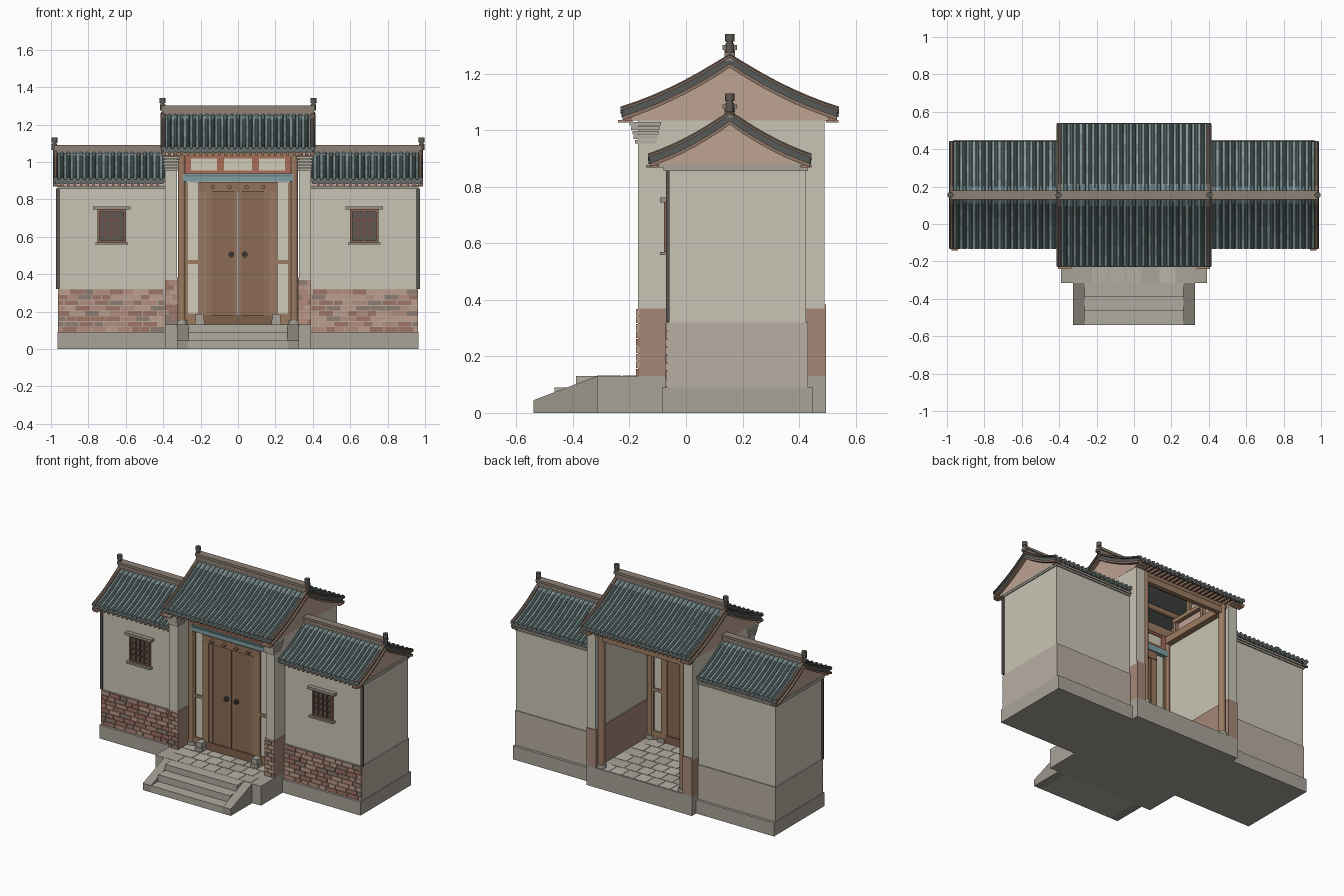
import bpy, bmesh, math, random
from mathutils import Vector, Matrix

if "Cube" in bpy.data.objects:
    bpy.data.objects.remove(bpy.data.objects["Cube"])
random.seed(4)
RY = 0.155  # ridge line position in y


def mat(hexcol):
    m = bpy.data.materials.get(hexcol)
    if not m:
        m = bpy.data.materials.new(hexcol)
        c = [int(hexcol[i:i + 2], 16) / 255 for i in (0, 2, 4)]
        m.diffuse_color = [((v + 0.055) / 1.055) ** 2.4 for v in c] + [1]
        m.use_nodes = True
        m.node_tree.nodes["Principled BSDF"].inputs["Base Color"].default_value = m.diffuse_color
    return m


def finish(name, bm, cols):
    bmesh.ops.recalc_face_normals(bm, faces=bm.faces)
    me = bpy.data.meshes.new(name)
    bm.to_mesh(me)
    bm.free()
    for c in cols:
        me.materials.append(mat(c))
    ob = bpy.data.objects.new(name, me)
    bpy.context.collection.objects.link(ob)
    return ob


def boxes(name, cols, items, mirror=False):
    """items: (x0, x1, y0, y1, z0, z1); material picked at random from cols"""
    cols = cols.split()
    bm = bmesh.new()
    for x0, x1, y0, y1, z0, z1 in items:
        for s in ((1, -1) if mirror else (1,)):
            mx = Matrix.Translation((s * (x0 + x1) / 2, (y0 + y1) / 2, (z0 + z1) / 2)) @ \
                Matrix.Diagonal((x1 - x0, y1 - y0, z1 - z0, 1))
            vs = bmesh.ops.create_cube(bm, size=1, matrix=mx)['verts']
            k = random.randrange(len(cols))
            for f in {f for v in vs for f in v.link_faces}:
                f.material_index = k
    return finish(name, bm, cols)


def rods(name, col, items, n=12, mirror=False):
    """items: (start, end, radius)"""
    bm = bmesh.new()
    for a, b, r in items:
        for s in ((1, -1) if mirror else (1,)):
            p, q = Vector((s * a[0], a[1], a[2])), Vector((s * b[0], b[1], b[2]))
            mx = Matrix.Translation((p + q) / 2) @ (q - p).to_track_quat('Z', 'Y').to_matrix().to_4x4()
            bmesh.ops.create_cone(bm, cap_ends=True, segments=n, radius1=r, radius2=r,
                                  depth=(q - p).length, matrix=mx)
    for f in bm.faces:
        f.smooth = len(f.verts) == 4 and n > 8
    return finish(name, bm, [col])


def prism(name, col, pts, spans):
    """yz outline extruded along each (x0, x1)"""
    bm = bmesh.new()
    for x0, x1 in spans:
        a = [bm.verts.new((x0, y, z)) for y, z in pts]
        b = [bm.verts.new((x1, y, z)) for y, z in pts]
        bm.faces.new(a)
        bm.faces.new(b)
        for i in range(len(pts)):
            j = (i + 1) % len(pts)
            bm.faces.new((a[i], a[j], b[j], b[i]))
    return finish(name, bm, [col])


def roof_curve(half, z0, z1, d=0.0, n=7):
    side = []
    for i in range(n + 1):
        t = i / n
        side.append((RY - half * (1 - t), z0 - d + (z1 - z0) * (0.64 * t + 0.36 * t * t)))
    return side + [(2 * RY - y, z) for y, z in side[-2::-1]]


def tubes(name, col, path, xs, r):
    """half-round tile rows following the roof"""
    bm = bmesh.new()
    for x in xs:
        rings = []
        for i, (y, z) in enumerate(path):
            a, b = path[max(i - 1, 0)], path[min(i + 1, len(path) - 1)]
            n = Vector((a[1] - b[1], b[0] - a[0])).normalized()
            rings.append([bm.verts.new((x + r * math.cos(k * math.pi / 5), y + n.x * r * math.sin(k * math.pi / 5),
                                        z + n.y * r * math.sin(k * math.pi / 5))) for k in range(6)])
        for p, q in zip(rings, rings[1:]):
            for k in range(6):
                bm.faces.new((p[k], p[(k + 1) % 6], q[(k + 1) % 6], q[k]))
        bm.faces.new(rings[0])
        bm.faces.new(rings[-1])
    return finish(name, bm, [col])


def roof(name, x0, x1, half, z0, z1, verges):
    top, low = roof_curve(half, z0, z1), roof_curve(half, z0, z1, 0.022)
    prism(name + "_roof_slab", "565a58", top + low[::-1], [(x0, x1)])
    # trough tiles in mixed shades
    cols = ["728485", "7d9091", "87989a"]
    n = round((x1 - x0) / 0.034)
    w = (x1 - x0) / n
    bm = bmesh.new()
    for i in range(n):
        for (ya, za), (yb, zb) in zip(top, top[1:]):
            xa, xb = x0 + i * w, x0 + (i + 1) * w
            f = bm.faces.new([bm.verts.new(v) for v in ((xa, ya, za + .002), (xb, ya, za + .002),
                                                        (xb, yb, zb + .002), (xa, yb, zb + .002))])
            f.material_index = random.randrange(3)
    finish(name + "_trough_tiles", bm, cols)
    xs = [x0 + i * w for i in range(n + 1)]
    tubes(name + "_cover_tiles", "617273", top, xs, 0.0105)
    # eave discs and drip tiles
    ends = []
    for s in (-1, 1):
        y = RY + s * half
        ends += [((x, y, z0), (x, y + s * .006, z0), .0125) for x in xs]
        ends += [((x + w / 2, y, z0 - .012), (x + w / 2, y + s * .004, z0 - .012), .0125) for x in xs[:-1]]
    rods(name + "_eave_tiles", "66706e", ends, 8)
    # rafter ends beneath the eaves
    boxes(name + "_rafter_ends", "9c7662", [
        (x - .007, x + .007, min(y, y - s * .09), max(y, y - s * .09), z0 - .037, z0 - .022)
        for s in (-1, 1) for y in [RY + s * (half - .004)] for x in xs[1:-1]])
    # verge boards and edge tiles
    deep = roof_curve(half, z0, z1, 0.036)
    prism(name + "_verge_board", "8d7565", low + deep[::-1], [(v - .012, v + .012) for v in verges])
    tubes(name + "_verge_tiles", "6e5f55", top, verges, 0.014)


def finial(name, x, z):
    rods(name, "5f5a54", [((x, RY, z - .02), (x, RY, z + .012), .015), ((x, RY, z + .012), (x, RY, z + .02), .011),
                          ((x, RY, z + .02), (x, RY, z + .046), .0165)], 10, True)


STONE, WALL, WOOD, RED = "a9a49a", "c9c5b5", "9c7c62", "a86c56"
BRICKS = "b58d7e a07568 bd9d8c 8f7c72"

# platform, steps and side ramps
boxes("platform", STONE, [(-.39, .39, -.315, .495, 0, .13)])
boxes("steps", "b0aba1", [(-.265, .265, -.54 + .075 * i, -.31, .045 * i - .003 * (i > 1), .045 * (i + 1) - .004 * (i > 1))
                          for i in range(3)])
prism("step_ramps", "9b968c", [(-.54, 0), (-.54, .045), (-.315, .13), (-.315, 0)], [(.265, .325), (-.325, -.265)])
tiles = []
for r in range(9):
    for c in range(-1, 8):
        a = max(-.315, -.315 + .09 * c + (r % 2) * .045)
        tiles.append((a + .001, a + .086, -.315 + .09 * r, -.23 + .09 * r, .128, .132))
boxes("floor_tiles", "b4aea3 aaa59b bab4aa", [t for t in tiles if t[1] < .33])

# gatehouse side walls
boxes("gate_side_wall", WALL, [(.325, .39, -.17, .49, .37, 1.035)], True)
boxes("gate_lower_wall", "a58777", [(.32, .39, -.17, .495, .13, .383)], True)
gb = []
for r in range(9):
    z = .132 + r * .0265
    cut = .345 if r % 2 else .37
    gb += [(.32, cut - .002, -.177, -.165, z, z + .023), (cut + .002, .391, -.177, -.165, z, z + .023)]
boxes("gate_front_bricks", BRICKS, gb, True)
boxes("corbel_slabs", "b3aea2", [(.318 - .001 * i, .393 + .002 * i, -.18 - .005 * i, -.105 + .004 * i,
                                  .953 + .016 * i, .966 + .016 * i) for i in range(5)], True)

# gatehouse roof, gables, ridge
roof("gate", -.40, .40, .38, 1.072, 1.258, [-.40, .40])
prism("gate_gable", "bda392", [(-.20, 1.035), (.51, 1.035)] +
      [p for p in roof_curve(.38, 1.072, 1.258, .02)[::-1] if -.21 < p[0] < .52], [(.345, .391), (-.391, -.345)])
boxes("gate_ridge", "8e8175", [(-.405, .405, .137, .173, 1.245, 1.285), (-.41, .41, .13, .18, 1.285, 1.302)])
finial("gate_ridge_finial", .403, 1.295)
boxes("gate_eave_brackets", "b08f78", [(.335, .405, -.24, -.19, 1.027, 1.036), (.335, .405, .495, .54, 1.027, 1.036)], True)

# columns and roof timbers
DY = -.055
rods("columns", WOOD, [((.30, y, .15), (.30, y, 1.04), .022) for y in (DY, .46)], 16, True)
rods("column_bases", STONE, [((.30, y, .13), (.30, y, .155), .03) for y in (DY, .46)], 16, True)
boxes("cross_beams", WOOD, [(.28, .32, DY, .46, .985, 1.03), (.285, .315, .02, .29, 1.10, 1.125)], True)
boxes("king_posts", WOOD, [(.288, .312, y - .012, y + .012, z, t) for y, z, t in
                           ((.03, 1.03, 1.13), (.28, 1.03, 1.13), (RY, 1.12, 1.21))], True)
rods("purlins", WOOD, [((-.345, y, z), (.345, y, z), .017) for y, z in
                       ((DY, 1.08), (.03, 1.145), (RY, 1.212), (.28, 1.145), (.46, 1.03))])
boxes("rear_tie_beam", WOOD, [(-.30, .30, .445, .475, .975, 1.015)])

# door and its surround
boxes("door_leaves", "8b6b54", [(.003, .168, DY - .008, DY + .008, .18, .85)], True)
boxes("door_stiles", "94735b", [(.003, .02, DY - .012, DY, .18, .85), (.14, .168, DY - .012, DY, .18, .85)], True)
boxes("door_frame_posts", WOOD, [(.168, .212, DY - .016, DY + .016, .13, .89), (.268, .285, DY - .014, DY + .014, .13, .89),
                                 (.212, .27, DY - .014, DY + .014, .455, .475), (.212, .27, DY - .014, DY + .014, .13, .19)], True)
boxes("side_panels", "d0ccba", [(.21, .27, DY - .006, DY + .006, .18, .89)], True)
boxes("door_lintel", "94735b", [(-.21, .21, DY - .02, DY + .02, .843, .892)])
boxes("door_threshold", "7f614c", [(-.18, .18, DY - .018, DY + .018, .13, .182)])
rods("lintel_pegs", "8b6b54", [((x, DY - .045, .866), (x, DY, .866), .012) for x in (.045, .135)], 6, True)
rods("door_knockers", "4b4643", [((.036, DY - .022, .505), (.036, DY, .505), .016),
                                 ((.036, DY - .034, .505), (.036, DY, .505), .008)], 12, True)
boxes("door_stones", STONE, [(.18, .23, DY - .07, DY + .03, .13, .155), (.184, .226, DY - .065, DY - .02, .155, .188)], True)
boxes("painted_beam", "7f9fa3", [(-.295, .295, DY - .024, DY + .02, .897, .938)])
boxes("beam_trim", "6b8082", [(-.285, .285, DY - .03, DY + .02, .922, .93)])
boxes("frieze_frame", RED, [(-.285, .285, DY - .014, DY + .012, z, z + .016) for z in (.938, 1.018)] +
      [(x - .018, x + .018, DY - .014, DY + .012, .94, 1.03) for x in (-.27, -.093, .093, .27)])
boxes("frieze_panels", "d0ccba", [(-.28, .28, DY - .006, DY + .006, .94, 1.03)])
boxes("frieze_head", WOOD, [(-.325, .325, DY - .02, DY + .016, 1.032, 1.075)])

# wings: base, lower wall, upper wall, cornice
boxes("wing_base", STONE, [(.385, .965, -.085, .45, 0, .09)], True)
boxes("wing_lower_wall", "b9aea2", [(.385, .962, -.068, .432, .09, .32)], True)
boxes("wing_upper_wall", WALL, [(.385, .960, -.062, .425, .32, .87)], True)
boxes("wing_corner_strips", "5a5650", [(.953, .972, -.07, -.058, .322, .858)], True)
boxes("wing_cornice", "aaa498", [(.385, .966, -.08, .432, .856, .868), (.385, .968, -.096, .44, .868, .88)], True)
boxes("wing_eave_brackets", "a27c68", [(.94, .975, -.142, -.095, .868, .878), (.94, .975, .405, .445, .868, .878)], True)
wb = []
for r in range(8):
    z, x = .092 + r * .0286, .392 - (r % 2) * .04
    while x < .96:
        w = random.choice((.05, .08, .08))
        a, b = max(x, .392), min(x + w, .966)
        if b - a > .012:
            wb.append((a, b - .004, -.074, -.06, z, z + .025))
        x += w
boxes("wing_front_bricks", BRICKS, wb, True)

# wing roofs
prism("wing_gable", "bda392", [(-.10, .878), (.41, .878)] +
      [p for p in roof_curve(.283, .906, 1.056, .018)[::-1] if -.11 < p[0] < .42], [(.385, .966), (-.966, -.385)])
for side, s in (("right_wing", 1), ("left_wing", -1)):
    roof(side, min(s * .395, s * .975), max(s * .395, s * .975), .283, .906, 1.056, [s * .976])
boxes("wing_ridge", "8e8175", [(.391, .98, .137, .173, 1.045, 1.077), (.391, .985, .13, .18, 1.077, 1.092)], True)
finial("wing_ridge_finial", .982, 1.084)

# windows
boxes("window_recess", "5d5954", [(.602, .748, -.066, -.055, .573, .742)], True)
boxes("window_frame", "8a6654", [(.60, .612, -.078, -.06, .57, .745), (.738, .75, -.078, -.06, .57, .745),
                                 (.60, .75, -.078, -.06, .57, .58), (.60, .75, -.078, -.06, .733, .745)], True)
boxes("window_lattice", "7a4f44", [(.612 + .0315 * i - .003, .612 + .0315 * i + .003, -.074, -.06, .575, .74) for i in (1, 2, 3)] +
      [(.605, .745, -.073, -.06, .58 + .038 * i - .003, .58 + .038 * i + .003) for i in (1, 2, 3)], True)
boxes("window_lintel_and_sill", "9a9288", [(.576, .774, -.092, -.06, .745, .762), (.587, .763, -.092, -.06, .558, .57)], True)
